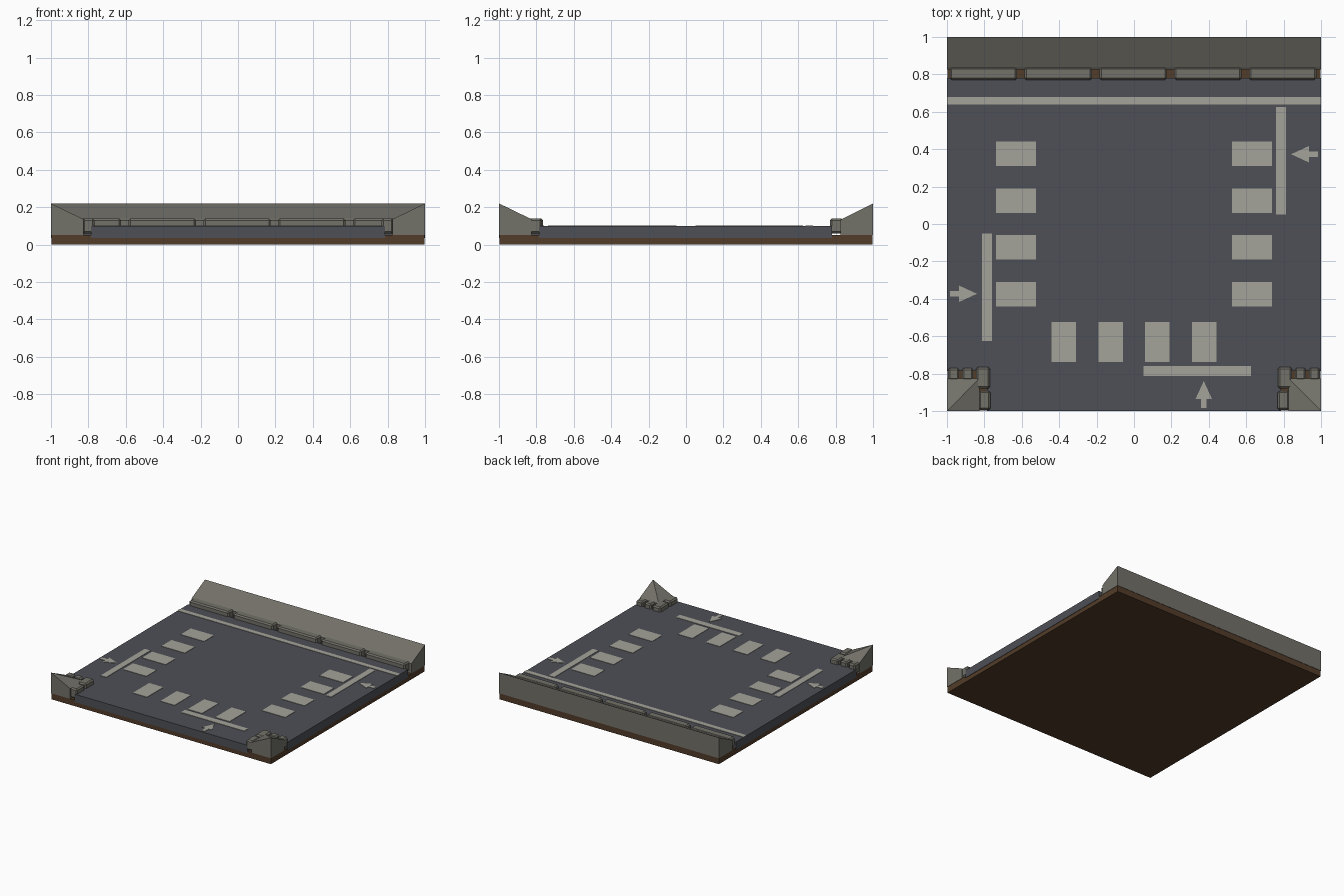
import bpy, bmesh, math
from mathutils import Matrix

if "Cube" in bpy.data.objects:
    bpy.data.objects.remove(bpy.data.objects["Cube"])


def material(name, rgb):
    m = bpy.data.materials.new(name)
    m.diffuse_color = (*rgb, 1)
    m.use_nodes = True
    m.node_tree.nodes["Principled BSDF"].inputs["Base Color"].default_value = m.diffuse_color
    return m


DIRT = material("dirt", (0.085, 0.045, 0.022))
ASPHALT = material("asphalt", (0.075, 0.08, 0.092))
STONE = material("stone", (0.17, 0.165, 0.14))
PAINT = material("paint", (0.37, 0.36, 0.32))


def finish(name, bm, mat):
    bmesh.ops.recalc_face_normals(bm, faces=bm.faces)
    me = bpy.data.meshes.new(name)
    bm.to_mesh(me)
    bm.free()
    me.materials.append(mat)
    ob = bpy.data.objects.new(name, me)
    bpy.context.collection.objects.link(ob)
    return ob


def prism(name, outline, z0, z1, mat):
    bm = bmesh.new()
    face = bm.faces.new([bm.verts.new((x, y, z0)) for x, y in outline])
    top = bmesh.ops.extrude_face_region(bm, geom=[face])["geom"]
    for v in top:
        if isinstance(v, bmesh.types.BMVert):
            v.co.z = z1
    return finish(name, bm, mat)


def rect(x0, x1, y0, y1):
    return [(x0, y0), (x1, y0), (x1, y1), (x0, y1)]


def curb_stone(name, x0, x1, y0, y1):
    ob = prism(name, rect(x0, x1, y0, y1), 0.06, 0.14, STONE)
    b = ob.modifiers.new("worn_edges", 'BEVEL')
    b.width, b.segments = 0.01, 1
    return ob


# Dirt foundation
prism("dirt_base", rect(-0.997, 0.997, -0.997, 0.997), 0, 0.05, DIRT)

# Asphalt slab, notched around the two front corners
n = 0.785
prism("road", [(-n, -1), (n, -1), (n, -n), (1, -n), (1, 0.78),
               (-1, 0.78), (-1, -n), (-n, -n)], 0.035, 0.10, ASPHALT)

# Back pavement: sloped profile swept along x
bm = bmesh.new()
profile = [(1, 0.05), (1, 0.22), (0.84, 0.14), (0.825, 0.13), (0.825, 0.05)]
face = bm.faces.new([bm.verts.new((-1, y, z)) for y, z in profile])
ext = bmesh.ops.extrude_face_region(bm, geom=[face])["geom"]
bmesh.ops.translate(bm, vec=(2, 0, 0),
                    verts=[v for v in ext if isinstance(v, bmesh.types.BMVert)])
finish("back_pavement", bm, STONE)

# Back curb stones
for i in range(5):
    x0 = -0.985 + 0.4 * i
    curb_stone(f"back_curb_{i}", x0, x0 + 0.36, 0.77, 0.84)

# Front corners: rising wedge to the outer corner, plus curb stones
for side, s in (("left", 1), ("right", -1)):
    bm = bmesh.new()
    pts = rect(-1, -0.825, -1, -0.825)
    low = [bm.verts.new((s * x, y, 0.05)) for x, y in pts]
    high = [bm.verts.new((s * x, y, z)) for (x, y), z in zip(pts, (0.22, 0.135, 0.135, 0.135))]
    bm.faces.new(low)
    for i in range(4):
        j = (i + 1) % 4
        bm.faces.new((low[i], low[j], high[j], high[i]))
    bm.faces.new((high[0], high[1], high[2]))
    bm.faces.new((high[0], high[2], high[3]))
    finish(side + "_corner_pavement", bm, STONE)
    stones = [(-0.995, -0.935, -0.835, -0.77), (-0.92, -0.86, -0.835, -0.77),
              (-0.845, -0.77, -0.88, -0.765), (-0.83, -0.768, -0.995, -0.892)]
    for i, (x0, x1, y0, y1) in enumerate(stones):
        xs = sorted((s * x0, s * x1))
        curb_stone(f"{side}_corner_curb_{i}", *xs, y0, y1)

# Road paint: one lane set turned for left, front and right approaches
Z0, Z1 = 0.095, 0.103
prism("edge_line", rect(-1, 1, 0.64, 0.68), Z0, Z1, PAINT)
for k, side in enumerate(("left", "front", "right")):
    turn = Matrix.Rotation(k * math.pi / 2, 4, 'Z')
    parts = [("stop_line", rect(-0.812, -0.76, -0.625, -0.05)),
             ("arrow", [(-0.985, -0.388), (-0.935, -0.388), (-0.935, -0.417),
                        (-0.84, -0.373), (-0.935, -0.329), (-0.935, -0.358),
                        (-0.985, -0.358)])]
    parts += [(f"crossing_stripe_{i}", rect(-0.738, -0.525, y - 0.065, y + 0.065))
              for i, y in enumerate((-0.375, -0.125, 0.125, 0.375))]
    for name, outline in parts:
        prism(f"{side}_{name}", outline, Z0, Z1, PAINT).data.transform(turn)
